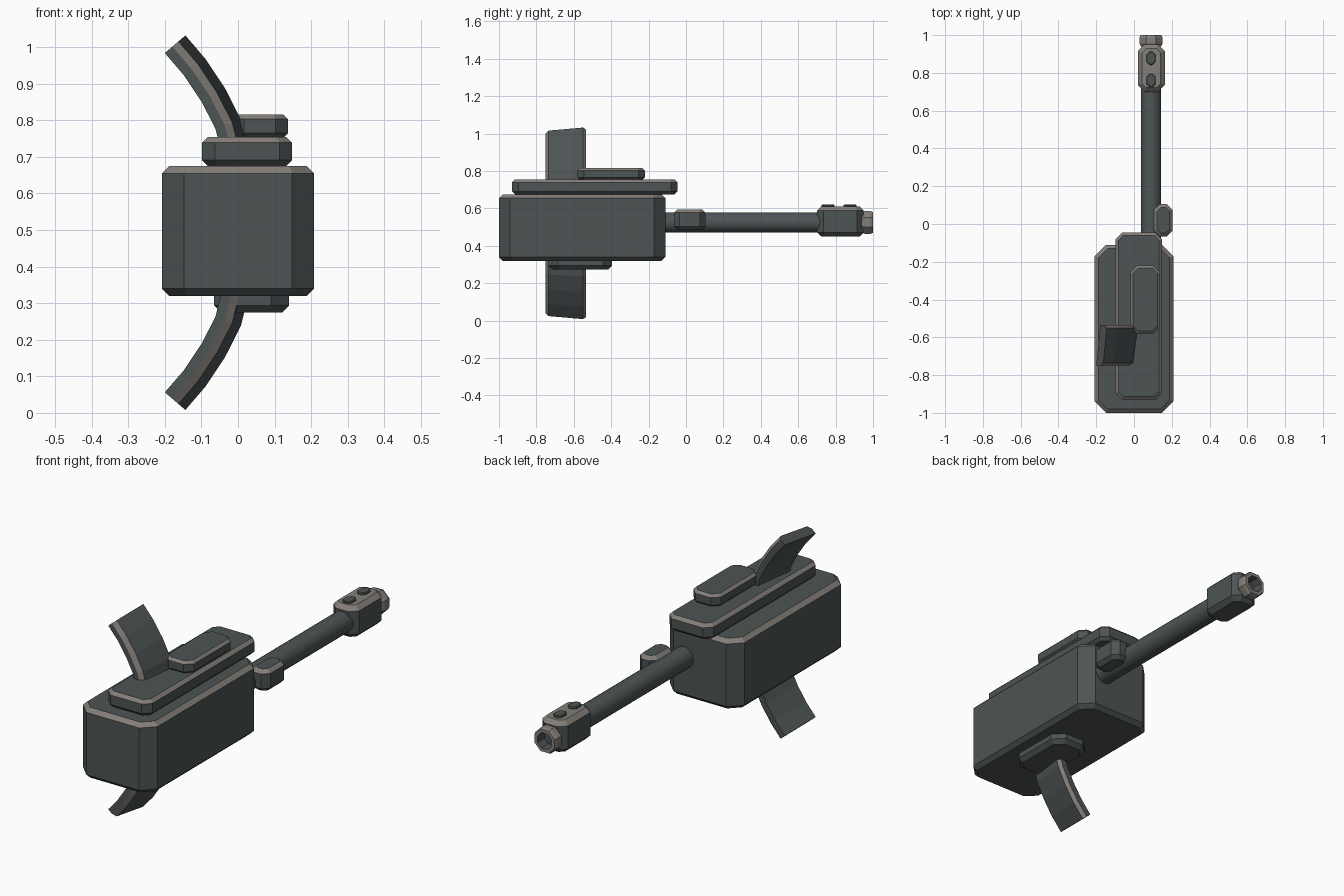
import bpy, bmesh
from math import sin, cos, pi
from mathutils import Vector

if "Cube" in bpy.data.objects:
    bpy.data.objects.remove(bpy.data.objects["Cube"])


def material(name, color):
    mat = bpy.data.materials.new(name)
    mat.use_nodes = True
    mat.diffuse_color = color
    mat.node_tree.nodes["Principled BSDF"].inputs["Base Color"].default_value = color
    return mat


DARK, LIGHT = 0, 1
PALETTE = [material("dark_gunmetal", (0.075, 0.088, 0.09, 1)),
           material("worn_edge_grey", (0.23, 0.21, 0.19, 1))]


def finish(name, bm, smooth=False):
    bmesh.ops.recalc_face_normals(bm, faces=bm.faces)
    mesh = bpy.data.meshes.new(name)
    bm.to_mesh(mesh)
    bm.free()
    for mat in PALETTE:
        mesh.materials.append(mat)
    obj = bpy.data.objects.new(name, mesh)
    bpy.context.collection.objects.link(obj)
    if smooth:
        bpy.context.view_layer.objects.active = obj
        obj.select_set(True)
        bpy.ops.object.shade_smooth_by_angle()
        obj.select_set(False)
    return obj


def bridge(bm, loops, mats, closed_ends=True, end_mats=(DARK, DARK)):
    """Skin a stack of vertex loops; mats(i, j) colours side j of band i."""
    rings = [[bm.verts.new(p) for p in loop] for loop in loops]
    n = len(rings[0])
    for i in range(len(rings) - 1):
        for j in range(n):
            k = (j + 1) % n
            f = bm.faces.new((rings[i][j], rings[i][k], rings[i + 1][k], rings[i + 1][j]))
            f.material_index = mats(i, j)
    if closed_ends:
        for ring, mat in zip((rings[0], rings[-1]), end_mats):
            bm.faces.new(ring).material_index = mat


def block(name, xs, ys, zs, corner, edge, rim=LIGHT, top=DARK):
    """Box with cut vertical corners and chamfered top and bottom rims."""
    cx, cy = sum(xs) / 2, sum(ys) / 2

    def outline(inset, z):
        hx, hy = (xs[1] - xs[0]) / 2 - inset, (ys[1] - ys[0]) / 2 - inset
        k = corner - 0.586 * inset
        pts = []
        for sx, sy in ((1, 1), (-1, 1), (-1, -1), (1, -1)):
            pair = [(sx * hx, sy * (hy - k)), (sx * (hx - k), sy * hy)]
            pts += pair if sx * sy > 0 else pair[::-1]
        return [(cx + x, cy + y, z) for x, y in pts]

    bm = bmesh.new()
    loops = [outline(edge, zs[0]), outline(0, zs[0] + edge),
             outline(0, zs[1] - edge), outline(edge, zs[1])]
    bridge(bm, loops, lambda i, j: rim if i == 2 else DARK, end_mats=(DARK, top))
    return finish(name, bm)


def lathe(name, profile, sides, color, bore_from=99, smooth=False):
    """Turn (radius, y) pairs around the barrel axis."""
    bm = bmesh.new()
    loops = []
    for r, y in profile:
        angles = [2 * pi * (s + 0.5) / sides for s in range(sides)]
        loops.append([(0.09 + r * cos(a), y, 0.525 + r * sin(a)) for a in angles])
    bridge(bm, loops, lambda i, j: DARK if i >= bore_from else color)
    return finish(name, bm, smooth)


def fin(name, flip):
    """Curved fin swept outward; flip mirrors it below the body."""
    path = [Vector(p) for p in ((0, 0.68), (-0.027, 0.79), (-0.068, 0.87),
                                (-0.118, 0.945), (-0.172, 1.008))]
    section = [(-0.037, -0.75), (-0.01, -0.75), (0.012, -0.735),
               (0.037, -0.55), (0.022, -0.535), (-0.008, -0.535)]
    loops = []
    for i, p in enumerate(path):
        d = (path[min(i + 1, len(path) - 1)] - path[max(i - 1, 0)]).normalized()
        loop = []
        for t, y in section:
            z = p.y - t * d.x
            loop.append((p.x + t * d.y, y, 1.04 - z if flip else z))
        loops.append(loop)
    bm = bmesh.new()
    bridge(bm, loops, lambda i, j: LIGHT if j in (1, 3) else DARK)
    return finish(name, bm)


# Main housing and stacked plates
block("body", (-0.208, 0.208), (-1, -0.11), (0.32, 0.675), 0.06, 0.02)
block("top_plate", (-0.098, 0.148), (-0.93, -0.045), (0.675, 0.755), 0.035, 0.016)
block("upper_plate", (-0.018, 0.137), (-0.58, -0.22), (0.752, 0.816), 0.035, 0.013)
block("bottom_plate", (-0.065, 0.14), (-0.735, -0.395), (0.274, 0.345), 0.05, 0.02, rim=DARK)

# Curved fins above and below
fin("upper_fin", False)
fin("lower_fin", True)

# Barrel, side knob and muzzle
lathe("barrel", [(0.054, -0.15), (0.054, 0.73)], 24, DARK, smooth=True)
block("side_knob", (0.105, 0.205), (-0.065, 0.105), (0.485, 0.595), 0.03, 0.018)
block("muzzle_block", (0.02, 0.163), (0.7, 0.95), (0.45, 0.61), 0.035, 0.022, top=LIGHT)
for label, y in (("rear", 0.76), ("front", 0.877)):
    block("muzzle_button_" + label, (0.066, 0.114), (y - 0.035, y + 0.035),
          (0.59, 0.62), 0.016, 0.004, rim=DARK)
lathe("muzzle_tip", [(0.05, 0.93), (0.066, 0.955), (0.066, 0.985), (0.06, 1.0),
                     (0.042, 1.0), (0.038, 0.945)], 8, LIGHT, bore_from=4)
